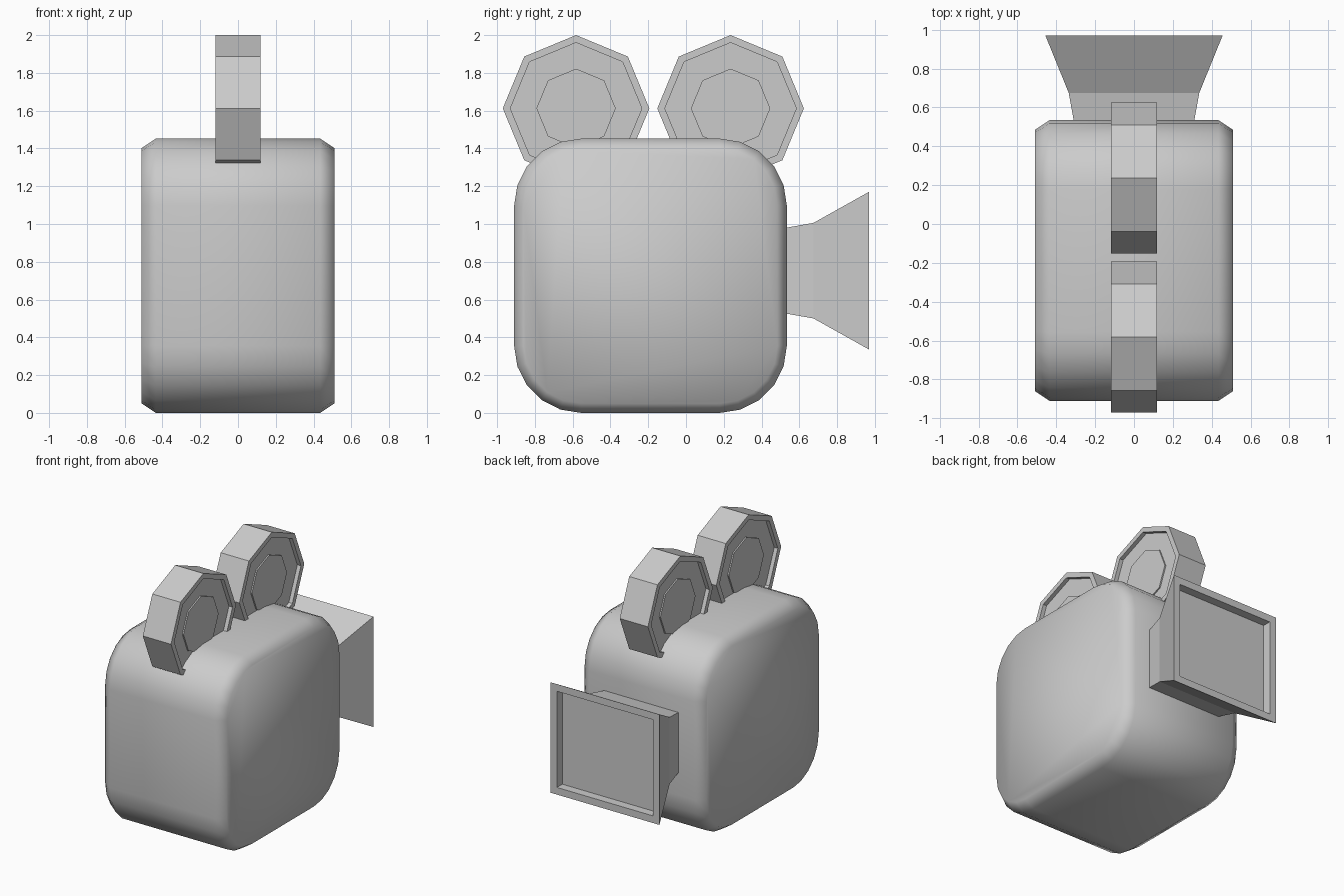
import bpy, bmesh
from math import sin, cos, pi

if "Cube" in bpy.data.objects:
    bpy.data.objects.remove(bpy.data.objects["Cube"])


def loft(name, rings, smooth=False):
    """Skin a list of equal-length closed rings and cap both ends."""
    bm = bmesh.new()
    loops = [[bm.verts.new(p) for p in ring] for ring in rings]
    n = len(loops[0])
    for a, b in zip(loops, loops[1:]):
        for i in range(n):
            j = (i + 1) % n
            bm.faces.new((a[i], a[j], b[j], b[i]))
    bm.faces.new(loops[0])
    bm.faces.new(loops[-1])
    bmesh.ops.recalc_face_normals(bm, faces=bm.faces)
    for f in bm.faces:
        f.smooth = smooth
    mesh = bpy.data.meshes.new(name)
    bm.to_mesh(mesh)
    bm.free()
    obj = bpy.data.objects.new(name, mesh)
    bpy.context.collection.objects.link(obj)
    return obj


def rounded_ring(x, inset):
    """Rounded rectangle in the YZ plane, five segments per corner."""
    cy, cz, hy, hz, r = -0.188, 0.726, 0.722, 0.726, 0.355
    pts = []
    for k, (sy, sz) in enumerate([(1, 1), (-1, 1), (-1, -1), (1, -1)]):
        for s in range(6):
            a = (k + s / 5) * pi / 2
            pts.append((x, cy + sy * (hy - r) + (r - inset) * cos(a),
                        cz + sz * (hz - r) + (r - inset) * sin(a)))
    return pts


def octagon(x, r, cy, cz):
    return [(x, cy + r * cos(i * pi / 4), cz + r * sin(i * pi / 4)) for i in range(8)]


def rectangle(y, hx, hz, cz=0.753):
    return [(-hx, y, cz - hz), (hx, y, cz - hz), (hx, y, cz + hz), (-hx, y, cz + hz)]


# camera body: soft block with chamfered sides
loft("camera_body", [rounded_ring(x, i) for x, i in
                     [(-0.51, 0.05), (-0.435, 0), (0.435, 0), (0.51, 0.05)]], smooth=True)

# film reels: octagonal drums, recessed faces and raised hubs on both sides
half = [(0.098, 0.21), (0.088, 0.21), (0.088, 0.348), (0.118, 0.348), (0.118, 0.388)]
profile = [(-x, r) for x, r in half] + half[::-1]
for name, y in (("front_reel", -0.582), ("rear_reel", 0.236)):
    loft(name, [octagon(x, r, y, 1.612) for x, r in profile])

# lens hood: flared rectangular horn with a recessed panel
loft("lens_hood", [rectangle(*p) for p in
                   [(0.45, 0.295, 0.213), (0.675, 0.336, 0.253), (0.97, 0.456, 0.418),
                    (0.97, 0.402, 0.364), (0.905, 0.402, 0.364)]])
